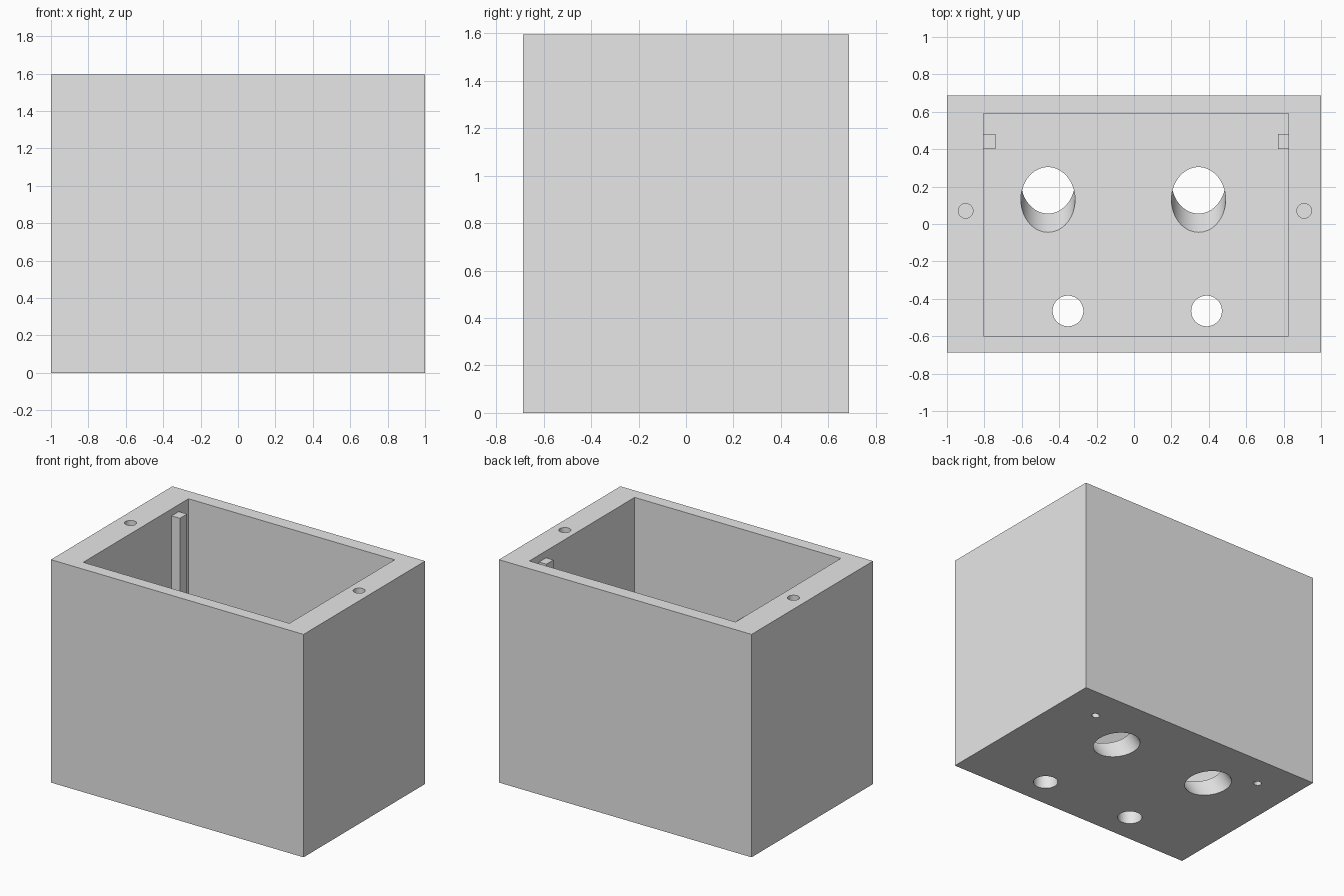
import bpy
import math
from mathutils import Vector, Euler

if "Cube" in bpy.data.objects:
    bpy.data.objects.remove(bpy.data.objects["Cube"], do_unlink=True)

grey = bpy.data.materials.new("plain_grey")
grey.use_nodes = True
grey.diffuse_color = (0.8, 0.8, 0.8, 1)
grey.node_tree.nodes["Principled BSDF"].inputs["Base Color"].default_value = (0.8, 0.8, 0.8, 1)

HEIGHT = 1.595
FLOOR = 0.15


def block(name, low, high):
    """Box between two opposite corners."""
    low, high = Vector(low), Vector(high)
    bpy.ops.mesh.primitive_cube_add(size=1, location=(low + high) / 2)
    obj = bpy.context.object
    obj.name = name
    obj.scale = high - low
    bpy.ops.object.transform_apply(location=False, rotation=False, scale=True)
    obj.data.materials.append(grey)
    return obj


def drill(name, start, radius, start_offset, end_offset, tilt=(0, 0, 0)):
    """Cylinder along a tilted axis, running between two offsets from the start."""
    axis = Euler(tilt).to_matrix() @ Vector((0, 0, 1))
    centre = Vector(start) + axis * (start_offset + end_offset) / 2
    bpy.ops.mesh.primitive_cylinder_add(vertices=64, radius=radius,
                                        depth=end_offset - start_offset,
                                        location=centre, rotation=tilt)
    obj = bpy.context.object
    obj.name = name
    obj.data.materials.append(grey)
    return obj


def cut(body, cutter):
    """Subtract the cutter from the body and discard it."""
    cutter.hide_render = True
    mod = body.modifiers.new("cut", "BOOLEAN")
    mod.operation = "DIFFERENCE"
    mod.solver = "EXACT"
    mod.object = cutter
    bpy.context.view_layer.objects.active = body
    bpy.ops.object.modifier_apply(modifier=mod.name)
    bpy.data.objects.remove(cutter, do_unlink=True)


# Open box with thicker end walls
box = block("box", (-1, -0.687, 0), (1, 0.687, HEIGHT))
cut(box, block("cavity", (-0.805, -0.6, FLOOR), (0.827, 0.59, HEIGHT + 0.2)))

# Large slanted holes through the floor
slant = math.atan(0.1 / FLOOR)
for x in (-0.46, 0.345):
    cut(box, drill("slanted_hole", (x, 0.23, 0), 0.145, -0.3, 0.5, (slant, 0, 0)))

# Straight holes through the floor
for x in (-0.353, 0.388):
    cut(box, drill("straight_hole", (x, -0.465, 0), 0.082, -0.2, 0.4))

# Blind screw holes in the rim
for x in (-0.9, 0.91):
    cut(box, drill("screw_hole", (x, 0.07, HEIGHT), 0.039, -0.3, 0.1))

# Small angled bores that run from the underside towards the rails
for x, side in ((-0.715, -1), (0.705, 1)):
    cut(box, drill("angled_bore", (x, 0.44, 0), 0.025, -0.1, 0.16,
                   (0, side * math.radians(31), 0)))

# Upright rails on the inner end walls
block("right_rail", (-0.81, 0.4, FLOOR - 0.01), (-0.74, 0.48, 1.545))
block("left_rail", (0.77, 0.4, FLOOR - 0.01), (0.832, 0.48, 1.545))

# Smooth hole walls, crisp edges
bpy.ops.object.select_all(action="DESELECT")
box.select_set(True)
bpy.context.view_layer.objects.active = box
bpy.ops.object.shade_smooth_by_angle(angle=math.radians(30))
